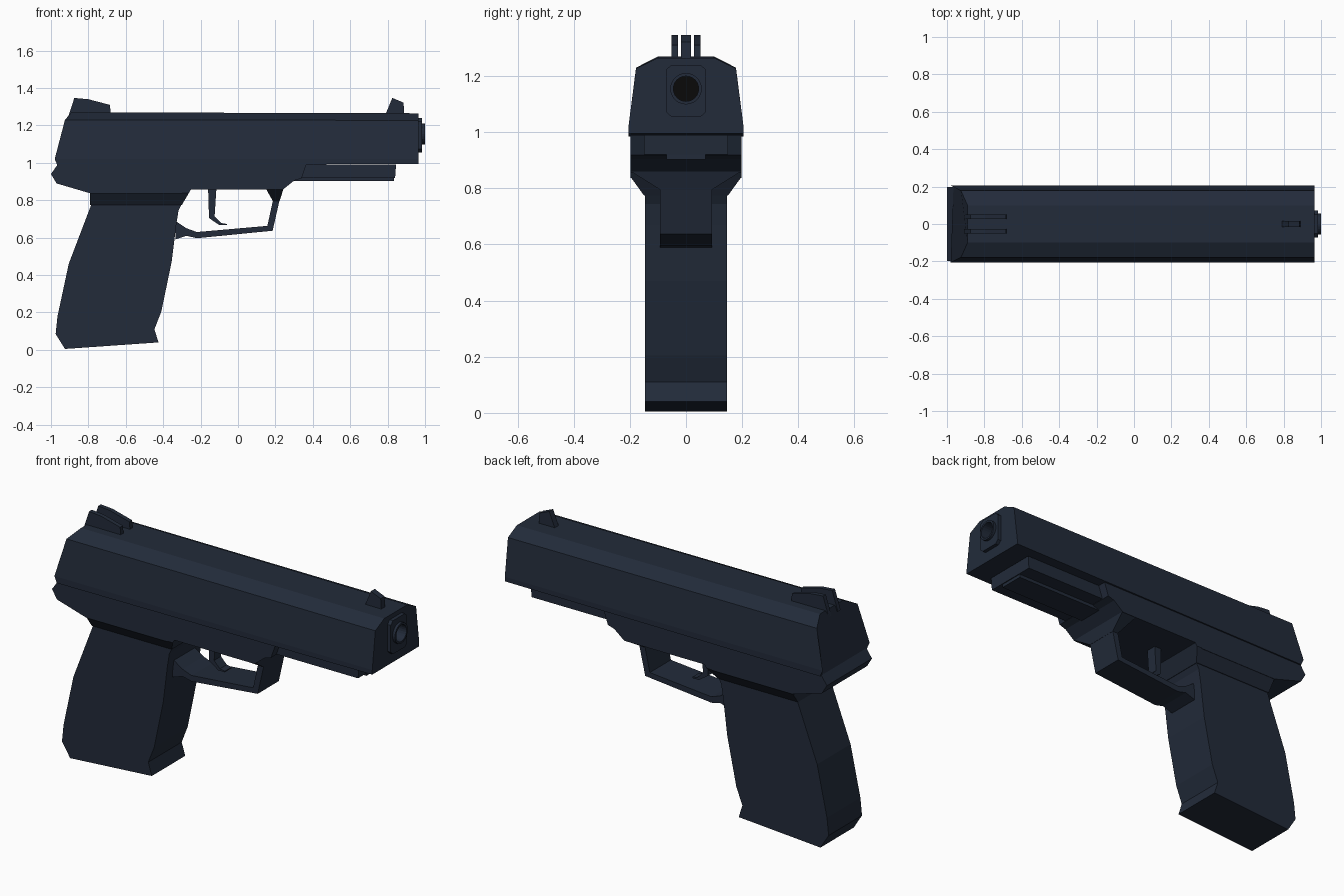
import bpy, bmesh, math

if "Cube" in bpy.data.objects:
    bpy.data.objects.remove(bpy.data.objects["Cube"])


def material(name, rgb):
    m = bpy.data.materials.new(name)
    m.diffuse_color = (*rgb, 1)
    m.use_nodes = True
    m.node_tree.nodes["Principled BSDF"].inputs["Base Color"].default_value = m.diffuse_color
    return m


BODY = material("blued_steel", (0.016, 0.024, 0.042))
DARK = material("bore_black", (0.003, 0.003, 0.003))


def loft(name, rings, mat=BODY, cap=True, closed=False):
    """Join rings of equal point count into a solid."""
    bm = bmesh.new()
    vs = [[bm.verts.new(p) for p in r] for r in rings]
    n = len(rings[0])
    pairs = list(zip(vs, vs[1:])) + ([(vs[-1], vs[0])] if closed else [])
    for a, b in pairs:
        for i in range(n):
            j = (i + 1) % n
            bm.faces.new((a[i], a[j], b[j], b[i]))
    if cap and not closed:
        bm.faces.new(vs[0])
        bm.faces.new(vs[-1])
    bmesh.ops.recalc_face_normals(bm, faces=bm.faces)
    me = bpy.data.meshes.new(name)
    bm.to_mesh(me)
    bm.free()
    me.materials.append(mat)
    ob = bpy.data.objects.new(name, me)
    bpy.context.collection.objects.link(ob)
    return ob


def prism(name, profile, y0, y1):
    """Extrude an x-z profile across y."""
    return loft(name, [[(x, y, z) for x, z in profile] for y in (y0, y1)])


def box_ring(x0, x1, y, z):
    return [(x0, -y, z), (x1, -y, z), (x1, y, z), (x0, y, z)]


def circle(x, r, z=1.155, n=24):
    return [(x, r * math.cos(2 * math.pi * i / n), z + r * math.sin(2 * math.pi * i / n))
            for i in range(n)]


# Slide: faceted cross-section with a raked rear
half = [(0.205, 0.985), (0.205, 1.02), (0.178, 1.23), (0.10, 1.27)]
rear_x = [-0.965, -0.98, -0.925, -0.89]
rear = [(x, y, z) for x, (y, z) in zip(rear_x, half)]
front = [(0.965, y, z + d) for (y, z), d in zip(half, (0.01, 0, -0.003, -0.005))]
mirror = lambda r: r + [(x, -y, z) for x, y, z in reversed(r)]
slide = loft("slide", [mirror(rear), mirror(front)])

# Muzzle plate with clipped corners
plate = [(0.052, 1.055), (0.072, 1.073), (0.072, 1.222), (0.052, 1.24)]
plate += [(-y, z) for y, z in reversed(plate)]
muzzle = loft("muzzle_plate", [[(x, y, z) for y, z in plate] for x in (0.95, 0.985)])

# Bore cut through plate and slide
cutter = loft("bore_cutter", [circle(0.70, 0.051), circle(1.1, 0.051)])
cutter.hide_render = True
for ob in (slide, muzzle):
    mod = ob.modifiers.new("bore", "BOOLEAN")
    mod.object = cutter
    mod.solver = "EXACT"
    bpy.context.view_layer.objects.active = ob
    bpy.ops.object.modifier_apply(modifier="bore")
bpy.data.objects.remove(cutter)

# Barrel ring and dark bore
loft("barrel_ring", [circle(0.94, 0.056), circle(1.0, 0.056), circle(1.0, 0.045),
                     circle(0.94, 0.045)], closed=True)
bore = [circle(0.995, 0.046), circle(0.72, 0.046), circle(0.72, 0.002)]
loft("bore", [circle(0.995, 0.0495), *bore], DARK)
bm = bmesh.new()
bm.from_mesh(bpy.data.objects["bore"].data)
bm.faces.ensure_lookup_table()
bmesh.ops.delete(bm, geom=[f for f in bm.faces if len(f.verts) > 4 and f.calc_center_median().x > 0.9],
                 context="FACES_ONLY")
bm.to_mesh(bpy.data.objects["bore"].data)
bm.free()

# Frame under the slide
prism("frame", [(-0.965, 0.99), (-1.0, 0.94), (-0.97, 0.89), (-0.79, 0.837), (-0.30, 0.837),
                (-0.25, 0.857), (0.24, 0.857), (0.30, 0.905), (0.34, 0.918), (0.365, 0.99)],
      -0.197, 0.197)

# Accessory rail: core and central ridge
prism("rail_core", [(0.30, 0.92), (0.84, 0.92), (0.845, 0.99), (0.30, 0.99)], -0.15, 0.15)
prism("rail_ridge", [(0.28, 0.902), (0.835, 0.902), (0.835, 0.93), (0.28, 0.93)], -0.07, 0.07)

# Grip and the tapered collar above it
prism("grip", [(-0.785, 0.80), (-0.785, 0.775), (-0.905, 0.46), (-0.965, 0.18), (-0.975, 0.085),
               (-0.925, 0.005), (-0.425, 0.04), (-0.447, 0.11), (-0.41, 0.205), (-0.355, 0.47),
               (-0.33, 0.67), (-0.318, 0.745), (-0.29, 0.80)], -0.146, 0.146)
loft("grip_collar", [box_ring(-0.79, -0.30, 0.15, 0.775), box_ring(-0.79, -0.262, 0.197, 0.84),
                     box_ring(-0.79, -0.25, 0.197, 0.86)])

# Trigger guard, flared where it meets the frame
prism("trigger_guard", [(-0.335, 0.69), (-0.275, 0.65), (-0.22, 0.63), (0.157, 0.663),
                        (0.187, 0.80), (0.222, 0.80), (0.185, 0.637), (-0.22, 0.597),
                        (-0.275, 0.61), (-0.335, 0.59)], -0.092, 0.092)
loft("guard_flare", [box_ring(0.187, 0.222, 0.092, 0.795), box_ring(0.15, 0.243, 0.196, 0.86)])

# Trigger
prism("trigger", [(-0.16, 0.87), (-0.115, 0.87), (-0.125, 0.715), (-0.09, 0.678),
                  (-0.06, 0.673), (-0.06, 0.667), (-0.10, 0.667), (-0.155, 0.705)], -0.03, 0.03)

# Sights
rear_sight = [(-0.91, 1.24), (-0.875, 1.347), (-0.80, 1.34), (-0.685, 1.31), (-0.68, 1.26)]
for side, s in (("left", 1), ("right", -1)):
    prism("rear_sight_" + side, rear_sight, s * 0.028, s * 0.052)
prism("front_sight", [(0.785, 1.25), (0.825, 1.347), (0.885, 1.322), (0.89, 1.25)], -0.017, 0.017)
